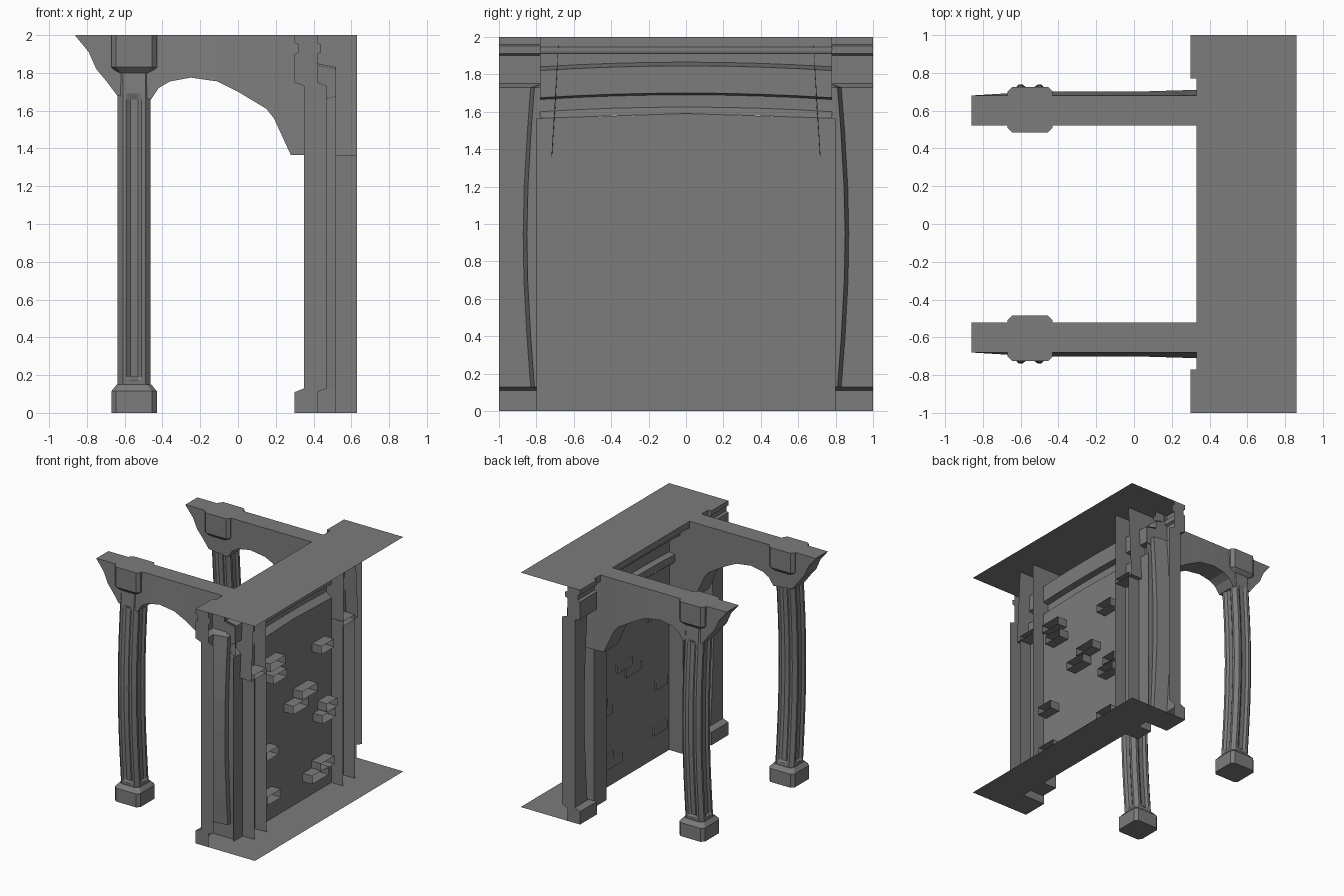
import bpy, bmesh, math
from mathutils import Vector

old = bpy.data.objects.get("Cube")
if old:
    bpy.data.objects.remove(old, do_unlink=True)

stone = bpy.data.materials.new("grey_stone")
stone.use_nodes = True
GREY = (0.2, 0.2, 0.2, 1)
stone.diffuse_color = GREY
stone.node_tree.nodes["Principled BSDF"].inputs["Base Color"].default_value = GREY


def finish(name, bm, aim=None):
    """Tidy the mesh; open sheets are turned so that most area faces aim."""
    bmesh.ops.recalc_face_normals(bm, faces=bm.faces)
    if aim:
        total = sum((f.normal * f.calc_area() for f in bm.faces), Vector())
        if total.dot(Vector(aim)) < 0:
            bmesh.ops.reverse_faces(bm, faces=bm.faces)
    mesh = bpy.data.meshes.new(name)
    bm.to_mesh(mesh)
    bm.free()
    mesh.materials.append(stone)
    ob = bpy.data.objects.new(name, mesh)
    bpy.context.collection.objects.link(ob)


def loft(name, rings, closed=True, caps=(0, -1), aim=None):
    """Skin a row of matching rings; caps lists the rings that are filled."""
    bm = bmesh.new()
    rows = [[bm.verts.new(p) for p in ring] for ring in rings]
    n = len(rows[0])
    for a, b in zip(rows, rows[1:]):
        for i in range(n if closed else n - 1):
            j = (i + 1) % n
            bm.faces.new((a[i], a[j], b[j], b[i]))
    for c in caps:
        bm.faces.new(rows[c])
    finish(name, bm, aim)


def flat(name, points, aim):
    bm = bmesh.new()
    bm.faces.new([bm.verts.new(p) for p in points])
    finish(name, bm, aim)


def open_box(name, x0, x1, y0, y1, z0, z1):
    """Block without its back face."""
    loft(name, [[(x, y0, z0), (x, y1, z0), (x, y1, z1), (x, y0, z1)] for x in (x0, x1)],
         caps=(0,), aim=(-1, 0, 0))


def bow(z, low, high):
    """0 at both ends, 1 halfway up."""
    t = min(max((z - low) / (high - low), 0), 1)
    return math.sin(math.pi * t)


def square_ring(cx, cy, z, half, cut):
    """Square section with chamfered corners."""
    side = half - cut
    pts = [(half, -side), (half, side), (side, half), (-side, half),
           (-half, side), (-half, -side), (-side, -half), (side, -half)]
    return [(cx + x, cy + y, z) for x, y in pts]


def fluted_ring(cx, cy, z, half, depth):
    """Chamfered square with a shallow flute in each side."""
    side = [(half, -0.06), (half, -0.04), (half - depth, -0.02),
            (half - depth, 0.02), (half, 0.04), (half, 0.06)]
    pts = []
    for k in range(4):
        c, s = round(math.cos(k * math.pi / 2)), round(math.sin(k * math.pi / 2))
        pts += [(cx + x * c - y * s, cy + x * s + y * c, z) for x, y in side]
    return pts


# Arch beam outline, underside from the outer tip to behind the wall
UNDERSIDE = [(-0.86, 1.995), (-0.79, 1.91), (-0.75, 1.82), (-0.70, 1.76), (-0.64, 1.68),
             (-0.46, 1.66), (-0.42, 1.72), (-0.36, 1.755), (-0.25, 1.775), (-0.11, 1.755),
             (0.0, 1.70), (0.15, 1.61), (0.19, 1.56), (0.28, 1.365), (0.63, 1.36)]

# Pilaster by height: front depth, outer step, inner step
PILASTER = [(0, 0.30, 0.77, 0.77), (0.11, 0.30, 0.77, 0.77)]
for z in (0.13, 0.4, 0.7, 0.95, 1.2, 1.5, 1.73):
    b = bow(z, 0.13, 1.73)
    PILASTER.append((z, 0.35, 0.83 + 0.04 * b, 0.77 + 0.03 * b))
PILASTER += [(z, x, 0.77, 0.77) for z, x in
             ((1.75, 0.30), (1.83, 0.30), (1.85, 0.30), (1.90, 0.30), (1.91, 0.32),
              (1.95, 0.32), (1.96, 0.30), (2, 0.30))]

for s, word in ((1, "rear"), (-1, "front")):
    cy = 0.605 * s

    # Column: foot, bowed shaft, capital
    foot = [(0, 0.12), (0.115, 0.12), (0.15, 0.092)]
    loft(word + "_column_foot", [square_ring(-0.55, cy, z, h, 0.025) for z, h in foot])
    heights = [0.14, 0.175, 0.19, 0.4, 0.6, 0.8, 1.0, 1.2, 1.4, 1.66, 1.69, 1.84]
    loft(word + "_column_shaft",
         [fluted_ring(-0.55, cy + s * 0.045 * bow(z, 0.14, 1.84), z, 0.088,
                      0.015 if 0.18 < z < 1.68 else 0) for z in heights])
    head = [(1.80, 0.092), (1.83, 0.12), (2, 0.12)]
    loft(word + "_column_capital", [square_ring(-0.55, cy, z, h, 0.025) for z, h in head])

    # Arch beam, thicker along its lower edge, running open through the wall
    rings = []
    for x, z in UNDERSIDE:
        low = 0.68 + 0.02 * min(1, (x + 0.86) * 3) + 0.03 * max(0, x)
        rings.append([(x, 0.52 * s, z), (x, low * s, z), (x, 0.68 * s, 2), (x, 0.52 * s, 2)])
    loft(word + "_arch_beam", rings, caps=(0,))

    # Post under the beam, passing through the panel
    open_box(word + "_inner_post", 0.39, 0.63, *sorted((0.515 * s, 0.68 * s)), 0, 1.4)

    # Stepped pilaster shell with its end face
    rings = []
    for z, x, outer, inner in PILASTER:
        back = x + 0.12
        deep = 0.52 if z < 1.84 else back
        plan = [(back, 1), (x, 1), (x, outer), (back, max(inner, outer - 0.02)),
                (back, inner), (deep, inner)]
        rings.append([(px, py * s, z) for px, py in plan])
    loft(word + "_pilaster", rings, closed=False, caps=(), aim=(-1, 0, 0))

# Wall panel
flat("wall_panel", [(0.52, -0.8, 0), (0.52, 0.8, 0), (0.52, 0.8, 1.565), (0.52, 0, 1.59),
                    (0.52, -0.8, 1.565)], (-1, 0, 0))

# Loose bricks: centre y, centre z, width
BRICKS = [(-0.33, 1.36, 0.2), (-0.3, 1.24, 0.18), (0.34, 1.25, 0.17), (0.1, 0.96, 0.2),
          (-0.02, 0.88, 0.2), (0.4, 0.73, 0.14), (0.36, 0.65, 0.18), (-0.4, 0.62, 0.16),
          (0.34, 0.25, 0.18), (0.24, 0.19, 0.22), (-0.38, 0.24, 0.18)]
for y, z, w in BRICKS:
    open_box("brick", 0.505, 0.61, y - w / 2, y + w / 2, z - 0.035, z + 0.035)

# Lintel mouldings, gently arched between the pilasters
LINTEL = [(0.33, 2), (0.33, 1.945), (0.36, 1.925), (0.42, 1.91), (0.42, 1.84), (0.52, 1.82),
          (0.52, 1.675), (0.47, 1.665), (0.47, 1.60), (0.52, 1.56)]
rings = []
for i in range(9):
    y = -0.78 + 1.56 * i / 8
    lift = 0.025 * (1 - (y / 0.78) ** 2)
    rings.append([(x, y, z + (lift if z < 1.9 else 0)) for x, z in LINTEL])
loft("lintel_moulding", rings, closed=False, caps=(), aim=(-1, 0, 0))

# Top and ground sheets with a stepped front edge
for name, z, inner in (("top_sheet", 2, 0.33), ("ground_sheet", 0, 0.52)):
    plan = [(0.86, -1), (0.86, 1), (0.30, 1), (0.30, 0.77), (inner, 0.77),
            (inner, -0.77), (0.30, -0.77), (0.30, -1)]
    flat(name, [(x, y, z) for x, y in plan], (0, 0, 1 if z else -1))
